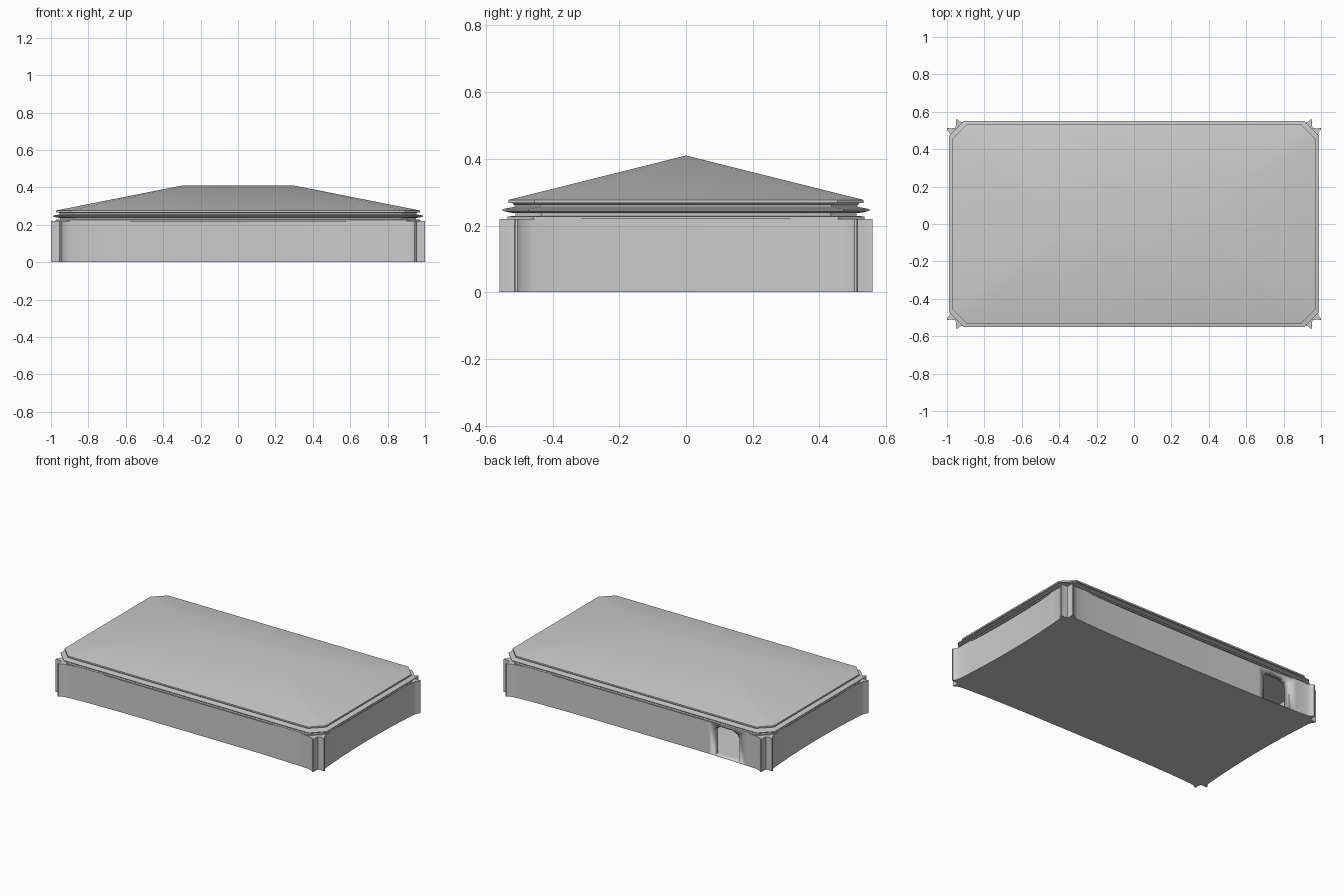
import bpy, bmesh

if "Cube" in bpy.data.objects:
    bpy.data.objects.remove(bpy.data.objects["Cube"])

DX = 0.44  # half length minus half width


def finish(name, bm, angle=0.6):
    bmesh.ops.recalc_face_normals(bm, faces=bm.faces)
    me = bpy.data.meshes.new(name)
    bm.to_mesh(me)
    bm.free()
    ob = bpy.data.objects.new(name, me)
    bpy.context.collection.objects.link(ob)
    select(ob)
    bpy.ops.object.shade_smooth_by_angle(angle=angle)
    return ob


def select(ob):
    bpy.ops.object.select_all(action='DESELECT')
    ob.select_set(True)
    bpy.context.view_layer.objects.active = ob


def loft(bm, rings):
    loops = [[bm.verts.new(p) for p in r] for r in rings]
    n = len(loops[0])
    for a, b in zip(loops, loops[1:]):
        for i in range(n):
            j = (i + 1) % n
            bm.faces.new((a[i], a[j], b[j], b[i]))
    bm.faces.new(loops[0][::-1])
    bm.faces.new(loops[-1])


def all_corners(quarter):
    # quarter outline runs from the +y wall to the +x wall; mirror to all four
    q = quarter
    return (q + [(x, -y) for x, y in q[::-1]] + [(-x, -y) for x, y in q]
            + [(-x, y) for x, y in q[::-1]])


def octagon(hy, z, c=0.078):
    pts = all_corners([(hy + DX - c, hy), (hy + DX, hy - c)])
    return [(x, y, z) for x, y in pts]


# wall block: gently bowed walls ending in flared corner fins
half_fin = [(0.93, 0.547), (0.945, 0.56), (0.953, 0.559), (0.951, 0.537)]
quarter = [(0.9 * t, 0.524 + 0.016 * t ** 4) for t in (0.1, 0.4, 0.6, 0.8, 0.92, 1.0)]
quarter += half_fin + [(0.954, 0.514)]
quarter += [(y + DX, x - DX) for x, y in half_fin[::-1]]
quarter += [(0.962 + 0.018 * t ** 2, 0.46 * t) for t in (1.0, 0.85, 0.7, 0.55, 0.4, 0.25, 0.1)]
outline = all_corners(quarter)
bm = bmesh.new()
loft(bm, [[(x, y, z) for x, y in outline] for z in (0, 0.22)])
walls = finish("walls", bm)

# hollow room
bm = bmesh.new()
loft(bm, [[(x, y, z) for x, y in ((-.93, -.49), (.93, -.49), (.93, .49), (-.93, .49))]
          for z in (0.004, 0.214)])
room = finish("room_cutter", bm)

# doorway with a rounded head in the back wall
door = [(-.77, .004), (-.58, .004), (-.58, .165), (-.595, .19), (-.63, .205),
        (-.72, .205), (-.755, .19), (-.77, .165)]
bm = bmesh.new()
loft(bm, [[(x, y, z) for x, z in door] for y in (0.45, 0.6)])
doorway = finish("doorway_cutter", bm)

for cutter in (room, doorway):
    cutter.hide_render = True
    select(walls)
    m = walls.modifiers.new("cut", 'BOOLEAN')
    m.operation = 'DIFFERENCE'
    m.solver = 'EXACT'
    m.object = cutter
    bpy.ops.object.modifier_apply(modifier=m.name)
    bpy.data.objects.remove(cutter)

# stepped cornice
bm = bmesh.new()
profile = [(0.535, 0.219), (0.535, 0.227), (0.512, 0.229), (0.512, 0.237), (0.53, 0.239),
           (0.55, 0.244), (0.55, 0.249), (0.525, 0.254), (0.515, 0.256), (0.515, 0.262),
           (0.522, 0.269)]
loft(bm, [octagon(h, z) for h, z in profile])
finish("cornice", bm)

# low hipped roof
bm = bmesh.new()
for p in octagon(0.532, 0.267) + octagon(0.532, 0.277) + [(-.3, 0, .41), (.3, 0, .41)]:
    bm.verts.new(p)
bmesh.ops.convex_hull(bm, input=bm.verts)
finish("roof", bm)
